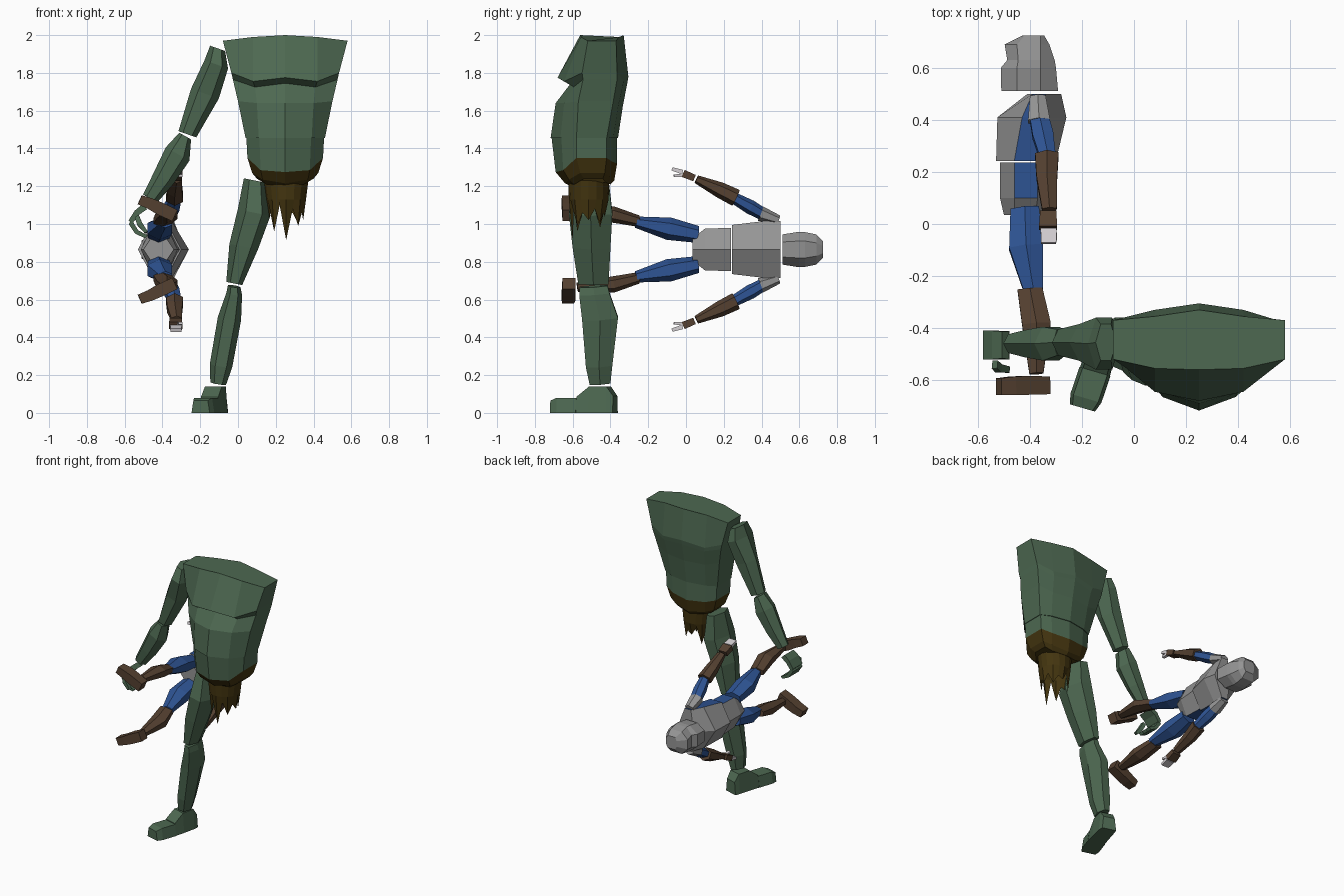
import bpy, bmesh, math
from mathutils import Vector


def material(name, rgb):
    m = bpy.data.materials.new(name)
    m.diffuse_color = (*rgb, 1)
    return m


GREEN = material("troll green", (0.075, 0.14, 0.083))
RAG = material("rag brown", (0.058, 0.036, 0.005))
MAIL = material("mail gray", (0.30, 0.30, 0.30))
BLUE = material("tunic blue", (0.028, 0.09, 0.30))
LEATHER = material("leather brown", (0.09, 0.052, 0.03))
PALE = material("pale fingers", (0.65, 0.62, 0.64))
MID = 0.865  # height of the hanging figure's axis


def loft(name, rings, mats, rule=None, caps=True):
    """Skin a list of equal-length point rings; rule picks a material from the face."""
    bm = bmesh.new()
    vs = [[bm.verts.new(p) for p in r] for r in rings]
    n = len(vs[0])
    for a, b in zip(vs, vs[1:]):
        for i in range(n):
            j = (i + 1) % n
            bm.faces.new((a[i], a[j], b[j], b[i]))
    if caps:
        bm.faces.new(vs[0])
        bm.faces.new(vs[-1])
    bmesh.ops.recalc_face_normals(bm, faces=bm.faces)
    bm.normal_update()
    if rule:
        for f in bm.faces:
            f.material_index = rule(f)
    me = bpy.data.meshes.new(name)
    bm.to_mesh(me)
    bm.free()
    for m in mats:
        me.materials.append(m)
    ob = bpy.data.objects.new(name, me)
    bpy.context.collection.objects.link(ob)
    return ob


def limb(name, stations, mat, n=6, ref=(0, 1, 0), flip=False):
    """Stations are (x, y, z, half width, half depth along ref)."""
    axis = (Vector(stations[-1][:3]) - Vector(stations[0][:3])).normalized()
    v = Vector(ref)
    v = (v - axis * v.dot(axis)).normalized()
    u = v.cross(axis)
    off, ku, kv = (math.pi / 4, 1.414, 1.414) if n == 4 else (0, 1, 1.155)
    rings = []
    for x, y, z, a, b in stations:
        ring = []
        for k in range(n):
            t = off + math.tau * k / n
            p = Vector((x, y, z)) + u * a * ku * math.cos(t) + v * b * kv * math.sin(t)
            if flip:
                p.z = 2 * MID - p.z
            ring.append(p)
        rings.append(ring)
    return loft(name, rings, [mat])


# ---- Troll torso: ten-point sections around x = 0.25
def section(zs, zf, zb, hw, hf, ysb, ysf, yf, ym, yb, dz=0.0):
    half = [(hw, ysb, zs), (hw, ysf, zs), (hf, yf, zf)]
    right = [(0.25 + x, y, z) for x, y, z in half]
    left = [(0.25 - x, y, z) for x, y, z in half]
    return (right + [(0.25, ym, zf + dz)] + left[::-1]
            + [(0.25 - hf, yb - 0.025, zb), (0.25, yb, zb + dz), (0.25 + hf, yb - 0.025, zb)])


loft("troll_torso", [
    section(1.97, 1.99, 1.99, .33, .17, -.37, -.52, -.555, -.56, -.33, .01),
    section(1.80, 1.755, 1.76, .285, .17, -.365, -.55, -.645, -.68, -.305, .02),
    section(1.765, 1.725, 1.73, .277, .16, -.365, -.545, -.595, -.61, -.31, .02),
    section(1.65, 1.64, 1.62, .25, .15, -.385, -.57, -.645, -.69, -.335),
    section(1.455, 1.455, 1.455, .21, .14, -.42, -.58, -.665, -.717, -.36),
], [GREEN])
loft("troll_waist", [
    section(1.46, 1.46, 1.46, .206, .137, -.42, -.58, -.66, -.712, -.365),
    section(1.35, 1.285, 1.33, .20, .13, -.42, -.58, -.65, -.69, -.365, -.01),
    section(1.27, 1.235, 1.25, .175, .12, -.43, -.56, -.62, -.64, -.38, -.02),
    section(1.24, 1.21, 1.22, .15, .10, -.44, -.54, -.59, -.61, -.40, -.01),
], [GREEN, RAG], lambda f: int(max(v.co.z for v in f.verts) < 1.40))

# ---- Torn loincloth: open tube with a few long ragged points
tips = [1.02, 1.0, 1.04, 0.98, 1.03, 0.96, 0.915, 0.99]
ring_top, ring_mid, ring_low = [], [], []
for k in range(16):
    t = math.tau * k / 16
    c, s = math.cos(t), math.sin(t)
    low = tips[k // 2] if k % 2 == 0 else 1.06 + 0.02 * (k % 3)
    ring_top.append((.255 + .12 * c, -.515 + .11 * s, 1.25))
    ring_mid.append((.255 + .105 * c, -.515 + .105 * s, 1.13))
    ring_low.append((.255 + .09 * c, -.515 + .085 * s, low))
loft("loincloth", [ring_top, ring_mid, ring_low], [RAG], caps=False)

# ---- Troll leg and foot
limb("troll_thigh", [(.09, -.49, 1.23, .06, .08), (.085, -.505, 1.06, .088, .115),
                     (.03, -.50, .88, .077, .10), (-.02, -.49, .685, .043, .08)], GREEN)
limb("troll_calf", [(-.02, -.49, .67, .034, .075), (-.02, -.485, .63, .042, .08),
                    (-.045, -.455, .50, .062, .095),
                    (-.09, -.46, .25, .06, .07), (-.105, -.455, .155, .042, .055)], GREEN)


def foot(name, stations):
    side = Vector((-.96, .28, 0))
    rings = []
    for x, y, w, top in stations:
        c = Vector((x, y, 0))
        up = Vector((0, 0, top))
        rings.append([c - side * w, c + side * w, c + side * w * .8 + up, c - side * w * .8 + up])
    loft(name, rings, [GREEN])


foot("troll_foot", [(-.10, -.375, .05, .09), (-.107, -.41, .055, .14),
                    (-.13, -.50, .058, .14), (-.15, -.567, .06, .085)])
foot("troll_toes", [(-.15, -.567, .062, .08), (-.185, -.67, .062, .08), (-.198, -.707, .05, .065)])

# ---- Troll arm and gripping hand
limb("troll_upper_arm", [(-.108, -.455, 1.93, .042, .07), (-.115, -.46, 1.845, .066, .10),
                         (-.175, -.455, 1.69, .078, .07), (-.268, -.455, 1.475, .05, .05)], GREEN)
limb("troll_forearm", [(-.28, -.455, 1.465, .036, .05), (-.32, -.46, 1.37, .072, .065),
                       (-.395, -.46, 1.24, .06, .052), (-.465, -.46, 1.135, .043, .036)], GREEN)
limb("troll_palm", [(-.495, -.465, 1.09, .018, .052), (-.535, -.465, 1.06, .016, .055),
                    (-.570, -.465, 1.01, .013, .055)], GREEN, 4)
for i, y in enumerate((-.429, -.466, -.503)):
    limb(f"troll_finger_{i}", [(-.570, y, 1.01, .013, .018), (-.537, y, .958, .012, .018),
                               (-.485, y, .932, .010, .017)], GREEN, 4)
limb("troll_thumb", [(-.535, -.54, 1.04, .012, .015), (-.52, -.555, 1.0, .014, .016),
                     (-.485, -.56, .955, .009, .012)], GREEN, 4)


# ---- Hanging figure: trunk sections across y
def trunk(y, xf, xb, hz, x1, x2, flat=0.0):
    pts = [(xf, flat), (x1, hz), (x2, hz), (xb, flat)]
    ring = [(x, y, MID + z) for x, z in pts]
    under = [(x, y, MID - z) for x, z in pts]
    return ring + (under[::-1] if flat else under[2:0:-1])


def flank(f):
    return int(abs(f.normal.z) > 0.8)


loft("chest", [trunk(.243, -.53, -.30, .13, -.46, -.37), trunk(.41, -.525, -.26, .15, -.43, -.35),
               trunk(.50, -.41, -.28, .152, -.39, -.34)], [MAIL, BLUE], flank)
loft("hips", [trunk(.237, -.515, -.31, .115, -.46, -.37), trunk(.10, -.515, -.32, .11, -.46, -.37),
              trunk(.035, -.50, -.34, .06, -.46, -.38)], [MAIL, BLUE], flank)
loft("hooded_head", [trunk(.512, -.51, -.292, .08, -.45, -.36, .04),
                     trunk(.60, -.512, -.30, .094, -.45, -.36, .045),
                     trunk(.63, -.487, -.305, .092, -.445, -.36, .045),
                     trunk(.69, -.497, -.325, .08, -.45, -.36, .035),
                     trunk(.724, -.43, -.345, .045, -.42, -.36, .02)], [MAIL])

# ---- Hanging figure: mirrored limbs
X = (1, 0, 0)
for side, flip in (("right", False), ("left", True)):
    def part(name, stations, mat, n=6, ref=X):
        limb(f"{side}_{name}", stations, mat, n, ref, flip)

    part("thigh", [(-.42, .06, .945, .045, .055), (-.415, -.09, .975, .06, .065),
                   (-.385, -.265, 1.01, .03, .036)], BLUE)
    part("boot_shin", [(-.40, -.25, 1.015, .03, .048), (-.375, -.385, 1.05, .043, .055),
                       (-.375, -.575, 1.065, .025, .027)], LEATHER)
    part("boot_foot", [(-.335, -.62, 1.045, .033, .034), (-.41, -.62, 1.08, .034, .036),
                       (-.465, -.622, 1.108, .030, .036), (-.52, -.625, 1.128, .026, .032)],
         LEATHER, 4, (0, 1, 0))
    part("shoulder", [(-.37, .49, 1.02, .026, .03), (-.365, .395, 1.055, .04, .042)], MAIL)
    part("upper_arm", [(-.365, .41, 1.05, .033, .036), (-.35, .34, 1.09, .038, .04),
                       (-.33, .25, 1.14, .03, .03)], BLUE)
    part("bracer", [(-.335, .265, 1.138, .046, .045), (-.335, .18, 1.18, .042, .04),
                    (-.325, .055, 1.237, .022, .028)], LEATHER)
    part("glove", [(-.33, .045, 1.243, .018, .031), (-.33, -.015, 1.268, .02, .035)], LEATHER, 4)
    part("fingers", [(-.328, -.018, 1.275, .012, .031), (-.328, -.074, 1.292, .009, .029)], PALE, 4)
    part("thumb", [(-.31, -.015, 1.258, .009, .012), (-.305, -.064, 1.255, .007, .010)], PALE, 4)
